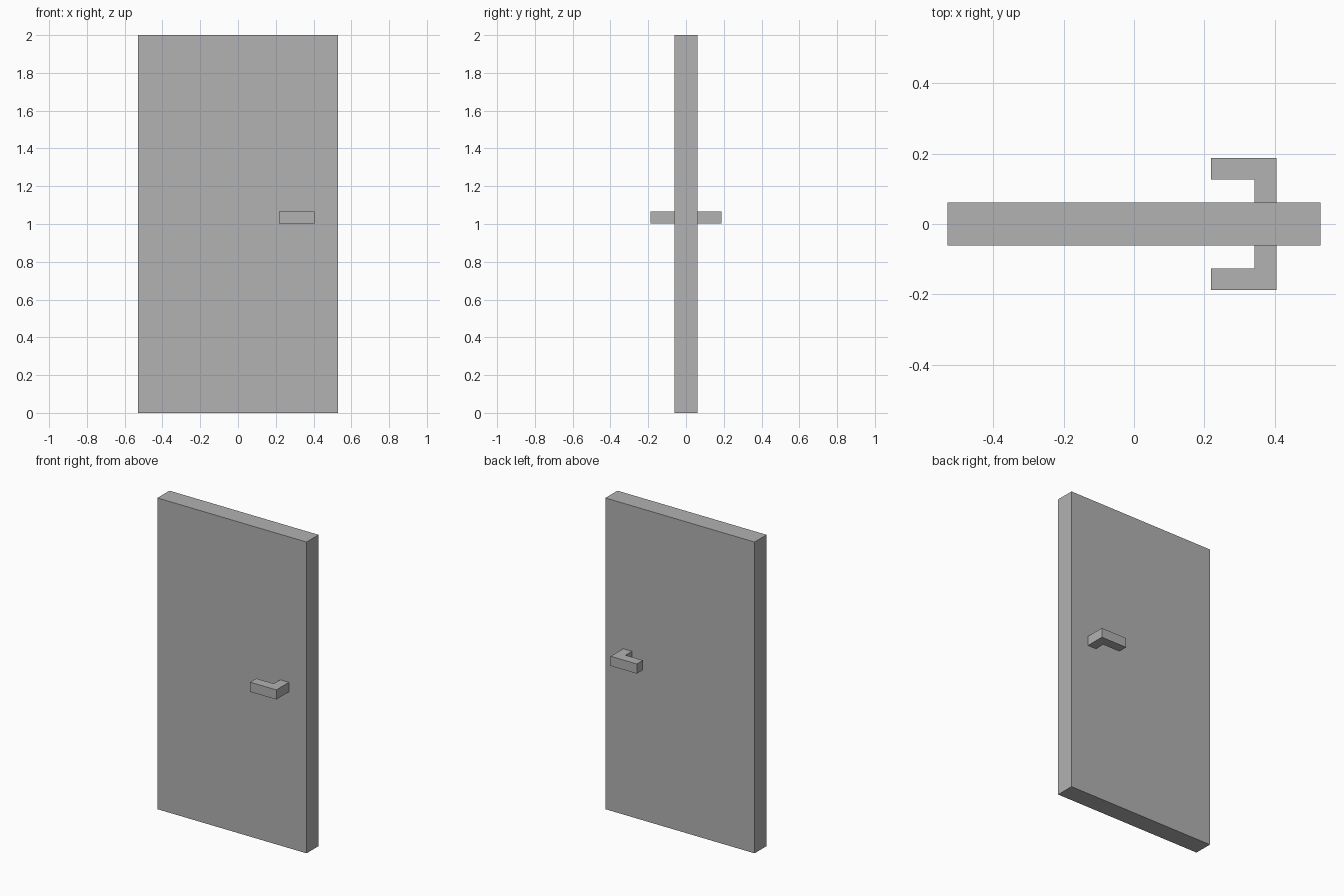
import bpy
import bmesh

cube = bpy.data.objects.get("Cube")
if cube:
    bpy.data.objects.remove(cube, do_unlink=True)

GREY = (0.445, 0.445, 0.445, 1.0)
grey = bpy.data.materials.new("plain_grey")
grey.use_nodes = True
grey.diffuse_color = GREY
grey.node_tree.nodes["Principled BSDF"].inputs["Base Color"].default_value = GREY


def extrude_profile(name, points, bottom, top):
    """Extrude a flat xy outline between two heights."""
    bm = bmesh.new()
    face = bm.faces.new([bm.verts.new((x, y, bottom)) for x, y in points])
    result = bmesh.ops.extrude_face_region(bm, geom=[face])
    raised = [v for v in result["geom"] if isinstance(v, bmesh.types.BMVert)]
    bmesh.ops.translate(bm, verts=raised, vec=(0, 0, top - bottom))
    bmesh.ops.recalc_face_normals(bm, faces=bm.faces)
    mesh = bpy.data.meshes.new(name)
    bm.to_mesh(mesh)
    bm.free()
    mesh.materials.append(grey)
    obj = bpy.data.objects.new(name, mesh)
    bpy.context.collection.objects.link(obj)
    return obj


# Door slab
half_w, half_t = 0.53, 0.061
extrude_profile("door_panel", [(-half_w, -half_t), (half_w, -half_t),
                               (half_w, half_t), (-half_w, half_t)], 0.0, 2.0)

# L-shaped lever handles, one on each side
grip_end, stem_in, stem_out = 0.218, 0.342, 0.404
grip_in, grip_out = 0.126, 0.188
for name, side in (("front_handle", -1), ("back_handle", 1)):
    outline = [(stem_in, half_t), (stem_out, half_t), (stem_out, grip_out),
               (grip_end, grip_out), (grip_end, grip_in), (stem_in, grip_in)]
    extrude_profile(name, [(x, y * side) for x, y in outline], 1.003, 1.065)
